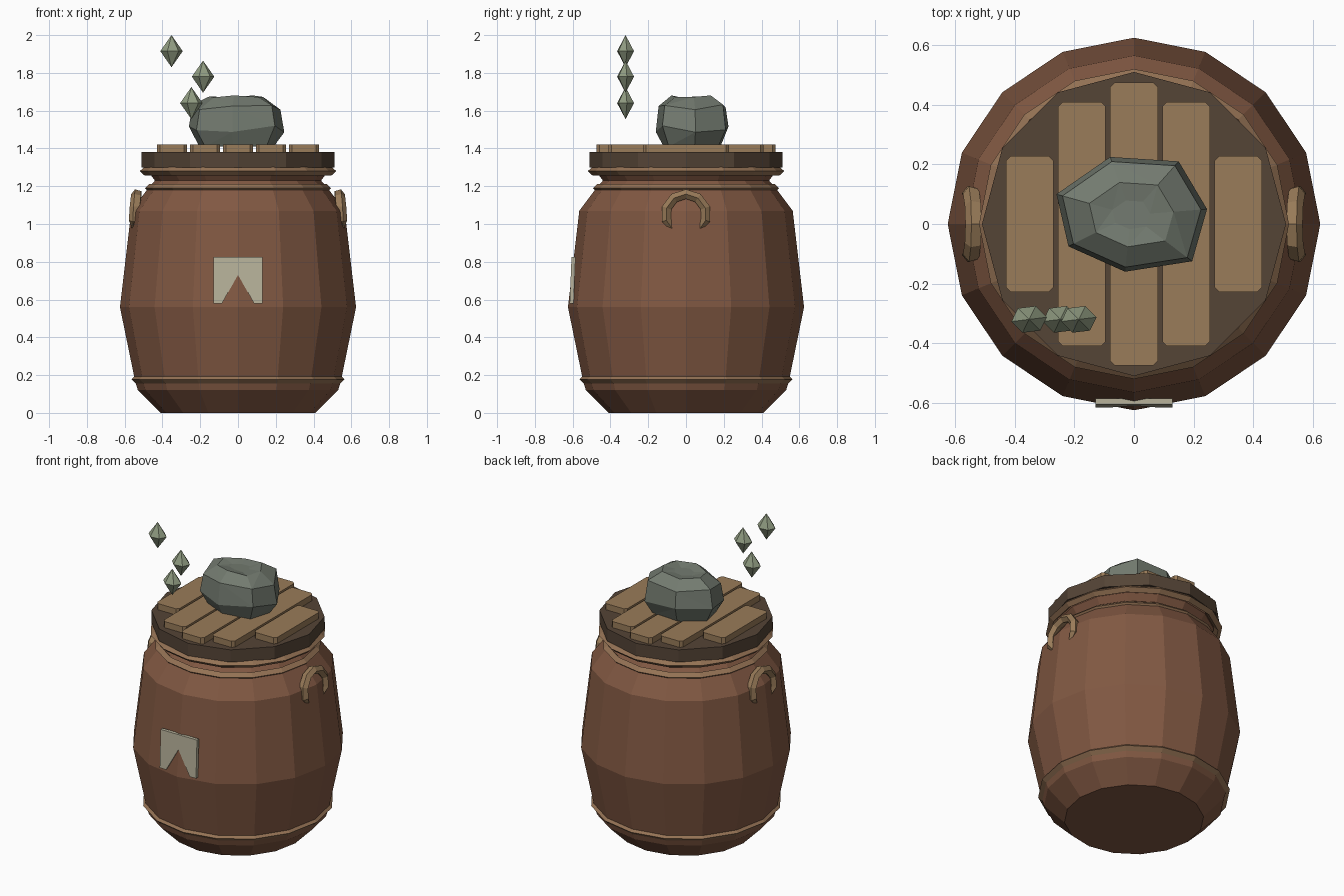
import bpy, bmesh, math
from math import sin, cos, pi, radians
from mathutils import Vector

if "Cube" in bpy.data.objects:
    bpy.data.objects.remove(bpy.data.objects["Cube"])


def material(name, rgb):
    m = bpy.data.materials.new(name)
    m.diffuse_color = (*rgb, 1)
    m.use_nodes = True
    m.node_tree.nodes["Principled BSDF"].inputs["Base Color"].default_value = m.diffuse_color
    return m


CLAY = material("clay", (0.22, 0.098, 0.055))
WOOD = material("light_wood", (0.32, 0.20, 0.10))
DARK = material("dark_wood", (0.09, 0.058, 0.037))
STONE = material("stone", (0.17, 0.195, 0.16))
GEM = material("crystal", (0.28, 0.33, 0.22))
PAPER = material("paper", (0.48, 0.45, 0.33))
BAND = material("band", (0.30, 0.17, 0.09))


def loft(name, rings, mat, caps=True, closed=False):
    """Skin a list of equally sized vertex rings."""
    bm = bmesh.new()
    vs = [[bm.verts.new(p) for p in ring] for ring in rings]
    n = len(vs[0])
    pairs = list(zip(vs, vs[1:])) + ([(vs[-1], vs[0])] if closed else [])
    for a, b in pairs:
        for i in range(n):
            j = (i + 1) % n
            bm.faces.new((a[i], a[j], b[j], b[i]))
    if caps and not closed:
        bm.faces.new(vs[0][::-1])
        bm.faces.new(vs[-1])
    bmesh.ops.remove_doubles(bm, verts=bm.verts, dist=1e-5)
    bmesh.ops.recalc_face_normals(bm, faces=bm.faces)
    me = bpy.data.meshes.new(name)
    bm.to_mesh(me)
    bm.free()
    me.materials.append(mat)
    ob = bpy.data.objects.new(name, me)
    bpy.context.collection.objects.link(ob)
    return ob


def circle(r, z, n):
    return [(r * cos(2 * pi * i / n), r * sin(2 * pi * i / n), z) for i in range(n)]


# Jar body
profile = [(0.41, 0), (0.53, 0.12), (0.545, 0.17), (0.625, 0.56), (0.565, 1.07),
           (0.475, 1.19), (0.44, 1.23), (0.47, 1.27), (0.47, 1.31)]
loft("jar_body", [circle(r, z, 16) for r, z in profile], CLAY)

# Bands with a diamond cross-section
for name, r, z in (("lower_band", 0.54, 0.178), ("neck_band", 0.468, 1.19),
                   ("rim_band", 0.495, 1.28)):
    loft(name, [circle(r + dr, z + dz, 16) for dr, dz in
                ((0.025, 0), (0, 0.023), (-0.025, 0), (0, -0.023))], BAND, closed=True)

# Lid disc and planks
loft("lid", [circle(0.51, z, 12) for z in (1.30, 1.38)], DARK)
for i, half in enumerate((0.228, 0.41, 0.475, 0.41, 0.228)):
    cx, w, c = (i - 2) * 0.175, 0.08, 0.016
    outline = [(w - c, -half), (w, -half + c), (w, half - c), (w - c, half),
               (c - w, half), (-w, half - c), (-w, c - half), (c - w, -half)]
    loft(f"lid_plank_{i + 1}", [[(cx + x, y, z) for x, y in outline]
                                for z in (1.375, 1.42)], WOOD)

# Horseshoe handles, tapered at the tips
for side, sx in (("left", -1), ("right", 1)):
    rings = []
    for k in range(9):
        a = radians(-52 + 284 * k / 8)
        t = 0.008 if k in (0, 8) else 0.027
        x0 = 0.548 - 0.012 * max(0, sin(a))
        rings.append([(sx * (x0 + 1.1 * t * sin(b)), (0.108 + t * cos(b)) * cos(a),
                       1.05 + (0.108 + t * cos(b)) * sin(a))
                      for b in (2 * pi * q / 5 + pi / 2 for q in range(5))])
    loft(f"{side}_handle", rings, WOOD)

# Notched paper label leaning against the front
shape = [(-0.13, 0.58), (-0.085, 0.58), (0, 0.73), (0.085, 0.58),
         (0.13, 0.58), (0.13, 0.825), (-0.13, 0.825)]
loft("label", [[(x, -d - (0.825 - z) * 0.04, z) for x, z in shape]
               for d in (0.585, 0.606)], PAPER)

# Faceted stone weight
plan = [(-0.26, 0.10), (-0.22, -0.075), (-0.03, -0.16), (0.195, -0.125),
        (0.245, 0.05), (0.15, 0.21), (-0.08, 0.225)]
rings = []
for k, (s, z, wob) in enumerate(((0.78, 1.41, 0), (1, 1.50, 0.02), (0.92, 1.62, 0.015),
                                 (0.56, 1.675, 0.006), (0.25, 1.665, 0.004))):
    rings.append([(-0.01 + (x + 0.01) * s, 0.03 + (y - 0.03) * s,
                   z + wob * sin(2.3 * i + k)) for i, (x, y) in enumerate(plan)])
stone = loft("stone_weight", rings, STONE)
bm = bmesh.new()
bm.from_mesh(stone.data)
bmesh.ops.triangulate(bm, faces=[f for f in bm.faces if len(f.verts) == 4 and f.index % 2])
bm.to_mesh(stone.data)
bm.free()

# Floating crystals
for i, (x, z) in enumerate(((-0.352, 1.915), (-0.185, 1.78), (-0.247, 1.64))):
    rings = []
    for r, dz in ((0, -0.085), (1, 0), (0, 0.085)):
        rings.append([(x + 0.06 * r * cos(q * pi / 3 + 0.15),
                       -0.32 + 0.048 * r * sin(q * pi / 3 + 0.15), z + dz) for q in range(6)])
    loft(f"crystal_{i + 1}", rings, GEM, caps=False)
